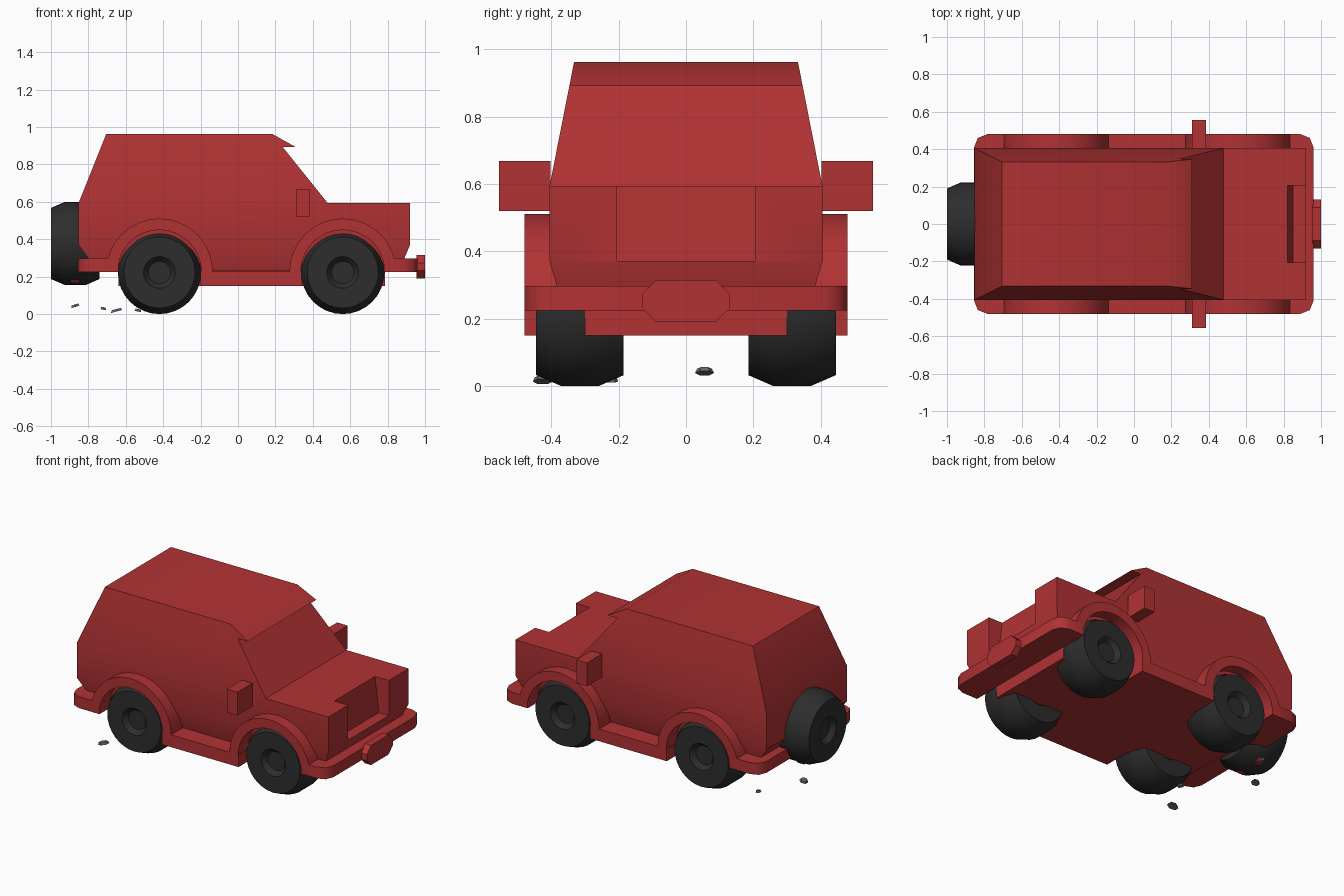
import bpy, bmesh, math
from mathutils import Matrix, Vector

if "Cube" in bpy.data.objects:
    bpy.data.objects.remove(bpy.data.objects["Cube"])


def material(name, colour):
    m = bpy.data.materials.new(name)
    m.diffuse_color = (*colour, 1)
    m.use_nodes = True
    m.node_tree.nodes["Principled BSDF"].inputs["Base Color"].default_value = m.diffuse_color
    return m


RED = material("red_paint", (0.44, 0.032, 0.034))
BLACK = material("black_rubber", (0.026, 0.026, 0.026))
GREY = material("grey_stone", (0.13, 0.14, 0.145))


def finish(bm, name, mat, angle=32):
    bmesh.ops.recalc_face_normals(bm, faces=bm.faces)
    me = bpy.data.meshes.new(name)
    bm.to_mesh(me)
    bm.free()
    ob = bpy.data.objects.new(name, me)
    bpy.context.collection.objects.link(ob)
    me.materials.append(mat)
    smooth(ob, angle)
    return ob


def smooth(ob, angle=32):
    bpy.ops.object.select_all(action='DESELECT')
    ob.select_set(True)
    bpy.context.view_layer.objects.active = ob
    bpy.ops.object.shade_smooth_by_angle(angle=math.radians(angle))


def prism(name, outline, place, a, b, mat=RED, angle=32):
    """Extrude a 2D outline from depth a to b; place maps (u, v, depth) to 3D."""
    bm = bmesh.new()
    loops = [[bm.verts.new(place(u, v, d)) for u, v in outline] for d in (a, b)]
    n = len(outline)
    for loop in loops:
        bm.faces.new(loop)
    for i in range(n):
        j = (i + 1) % n
        bm.faces.new((loops[0][i], loops[0][j], loops[1][j], loops[1][i]))
    return finish(bm, name, mat, angle)


def along_y(u, v, d):
    return (u, d, v)


def along_x(u, v, d):
    return (d, u, v)


def along_z(u, v, d):
    return (u, v, d)


def box(name, x0, x1, y0, y1, z0, z1):
    return prism(name, [(x0, y0), (x1, y0), (x1, y1), (x0, y1)], along_z, z0, z1)


# Body: side profile whose half width tapers with height
def half_width(z):
    if z > 0.6:
        return 0.405 - (z - 0.595) / 0.365 * 0.072
    return 0.405 - max(0, 0.37 - z) * 0.29


profile = [(-.75, .23), (-.852, .37), (-.852, .595), (-.705, .962), (.185, .962),
           (.31, .892), (.24, .892), (.478, .595), (.92, .595), (.92, .37), (.86, .23)]
bm = bmesh.new()
sides = [[bm.verts.new((x, s * half_width(z), z)) for x, z in profile] for s in (-1, 1)]
for i in range(len(profile)):
    j = (i + 1) % len(profile)
    bm.faces.new((sides[0][i], sides[0][j], sides[1][j], sides[1][i]))
for side in sides:
    for ids in ((0, 1, 9, 10), (1, 2, 7, 8, 9), (2, 3, 4, 5, 6, 7)):
        bm.faces.new([side[i] for i in ids])
body = finish(bm, "body", RED)

# Grille recess, open at the top and front
cutter = prism("grille_cutter", [(.815, .65), (.822, .595), (.85, .372), (1, .372), (1, .65)],
               along_y, -.205, .205)
cutter.hide_render = True
mod = body.modifiers.new("grille_recess", 'BOOLEAN')
mod.object = cutter
mod.solver = 'EXACT'
bpy.context.view_layer.objects.active = body
bpy.ops.object.modifier_apply(modifier=mod.name)
bpy.data.objects.remove(cutter)
smooth(body)

# Floor and running boards
box("floor", -.64, .785, -.30, .30, .15, .26)
box("running_boards", -.20, .34, -.48, .48, .15, .228)

# Bumpers with chamfered corners
for name, tip, inner in (("rear_bumper", -.855, -.64), ("front_bumper", .96, .78)):
    d = 1 if tip > 0 else -1
    half = [(inner, .48), (tip - d * .07, .48), (tip - d * .02, .46), (tip, .41)]
    prism(name, half + [(x, -y) for x, y in reversed(half)], along_z, .225, .298, angle=50)


# Octagonal plates on the bumpers
def octagon(name, x0, x1, z0, z1):
    w, c = .13, .042
    pts = [(w, z0 + c), (w, z1 - c), (w - c, z1), (-w + c, z1),
           (-w, z1 - c), (-w, z0 + c), (-w + c, z0), (w - c, z0)]
    prism(name, pts, along_x, x0, x1)


octagon("front_plate", .955, 1.0, .19, .315)
octagon("rear_plate", -.893, -.85, .165, .29)


# Wheel: lathed tyre with a shallow hub recess
def wheel(name, location, axis):
    r = .2225
    half = [(.10, 0), (.10, .06), (.13, .085), (.13, .19), (.055, r)]
    pts = half + [(-a, b) for a, b in reversed(half)]
    bm = bmesh.new()
    vs = [bm.verts.new((b, 0, a)) for a, b in pts]
    es = [bm.edges.new(p) for p in zip(vs, vs[1:])]
    bmesh.ops.spin(bm, geom=vs + es, cent=(0, 0, 0), axis=(0, 0, 1),
                   angle=math.tau, steps=32, use_duplicate=False)
    bmesh.ops.remove_doubles(bm, verts=bm.verts, dist=.0005)
    turn = Vector((0, 0, 1)).rotation_difference(Vector(axis)).to_matrix().to_4x4()
    bm.transform(Matrix.Translation(location) @ turn)
    finish(bm, name, BLACK, 30)


for end, x in (("rear", -.42), ("front", .56)):
    for label, s in (("right", -1), ("left", 1)):
        wheel(f"{end}_{label}_wheel", (x, s * .315, .2225), (0, s, 0))
        # Fender arch over the wheel
        arc = [math.pi * i / 16 for i in range(17)]
        ring = [(x + .285 * math.cos(t), .226 + .285 * math.sin(t)) for t in arc]
        ring += [(x + .224 * math.cos(t), .226 + .224 * math.sin(t)) for t in reversed(arc)]
        prism(f"{end}_{label}_fender", ring, along_y, s * .33, s * .48)
wheel("spare_wheel", (-.87, 0, .3775), (-1, 0, 0))

# Door mirrors
for label, s in (("right", -1), ("left", 1)):
    box(f"{label}_mirror", .31, .385, *sorted((s * .403, s * .555)), .52, .668)

# Loose stones under the tail
for i, (x, y, z, sx, sy, tilt) in enumerate([(-.87, .055, .045, .026, .028, -.3),
                                            (-.72, .30, .03, .017, .015, .2),
                                            (-.65, -.425, .02, .036, .03, -.25),
                                            (-.535, -.22, .02, .02, .018, .2)]):
    bm = bmesh.new()
    bmesh.ops.create_cone(bm, cap_ends=True, segments=6, radius1=1, radius2=.8, depth=1)
    bm.transform(Matrix.Translation((x, y, z)) @ Matrix.Rotation(tilt, 4, 'Y')
                 @ Matrix.Diagonal((sx, sy, .013, 1)))
    finish(bm, f"stone_{i + 1}", GREY)
